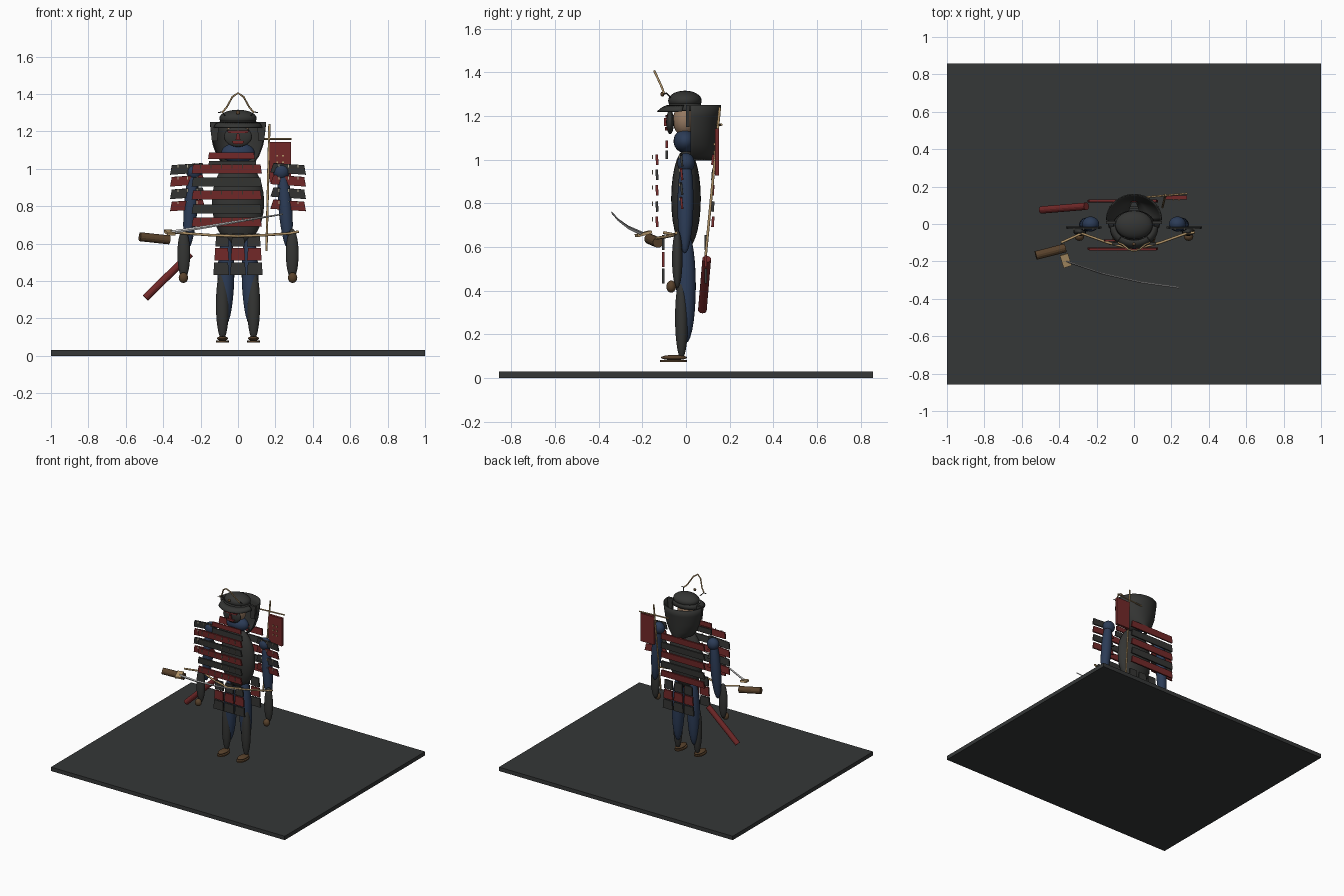
import bpy, bmesh, math
from mathutils import Vector, Matrix

if "Cube" in bpy.data.objects:
    bpy.data.objects.remove(bpy.data.objects["Cube"])

COL = {'dark': (.035, .036, .034), 'red': (.17, .022, .022), 'blue': (.025, .045, .095),
       'tan': (.45, .3, .14), 'brown': (.1, .055, .025), 'skin': (.3, .19, .12),
       'steel': (.55, .56, .56), 'pale': (.5, .45, .32), 'ground': (.035, .038, .038)}
MAT = {}
for k, c in COL.items():
    MAT[k] = bpy.data.materials.new(k)
    MAT[k].diffuse_color = (*c, 1)


def add(name, bm, mat, smooth=False):
    me = bpy.data.meshes.new(name)
    bmesh.ops.recalc_face_normals(bm, faces=bm.faces)
    bm.to_mesh(me)
    bm.free()
    if smooth:
        for p in me.polygons:
            p.use_smooth = True
    me.materials.append(MAT[mat])
    ob = bpy.data.objects.new(name, me)
    bpy.context.collection.objects.link(ob)
    return ob


def aim(a, b):
    a, b = Vector(a), Vector(b)
    return Matrix.Translation((a + b) / 2) @ (b - a).to_track_quat('Z', 'Y').to_matrix().to_4x4(), (b - a).length


def ball(name, loc, r, mat):
    bm = bmesh.new()
    bmesh.ops.create_uvsphere(bm, u_segments=24, v_segments=14, radius=1,
                              matrix=Matrix.Translation(loc) @ Matrix.Diagonal((*r, 1)))
    return add(name, bm, mat, True)


def limb(name, a, b, r, mat):
    m, l = aim(a, b)
    bm = bmesh.new()
    bmesh.ops.create_uvsphere(bm, u_segments=20, v_segments=14, radius=1,
                              matrix=m @ Matrix.Diagonal((r, r, l / 2, 1)))
    return add(name, bm, mat, True)


def rod(name, a, b, r, mat, n=14):
    m, l = aim(a, b)
    bm = bmesh.new()
    bmesh.ops.create_cone(bm, cap_ends=True, segments=n, radius1=r, radius2=r, depth=l, matrix=m)
    return add(name, bm, mat)


def plate(name, loc, wtop, wbot, h, t, mat, tilt=0, roll=0):
    """Thin trapezoid plate in the xz plane"""
    bm = bmesh.new()
    bmesh.ops.create_cube(bm, size=1)
    for v in bm.verts:
        v.co = (v.co.x * (wtop if v.co.z > 0 else wbot), v.co.y * t, v.co.z * h)
    bm.transform(Matrix.Translation(loc) @ Matrix.Rotation(roll, 4, 'Y') @ Matrix.Rotation(tilt, 4, 'X'))
    return add(name, bm, mat)


def loft(name, rings, mat, a0=0, a1=2 * math.pi, n=32, solid=0):
    """Rings of (z, rx, ry, cy), full or partial turn"""
    bm = bmesh.new()
    closed = a1 - a0 > 6.2
    rows = [[bm.verts.new((rx * math.cos(a0 + (a1 - a0) * i / n), cy + ry * math.sin(a0 + (a1 - a0) * i / n), z))
             for i in range(n if closed else n + 1)] for z, rx, ry, cy in rings]
    for p, q in zip(rows, rows[1:]):
        for i in range(n):
            j = (i + 1) % len(p)
            bm.faces.new((p[i], p[j], q[j], q[i]))
    ob = add(name, bm, mat, True)
    if solid:
        ob.modifiers.new('solid', 'SOLIDIFY').thickness = solid
    return ob


def cord(name, pts, r, mat):
    cu = bpy.data.curves.new(name, 'CURVE')
    cu.dimensions, cu.bevel_depth, cu.bevel_resolution, cu.use_fill_caps = '3D', r, 2, True
    s = cu.splines.new('POLY')
    s.points.add(len(pts) - 1)
    for p, c in zip(s.points, pts):
        p.co = (*c, 1)
    cu.materials.append(MAT[mat])
    bpy.context.collection.objects.link(bpy.data.objects.new(name, cu))


# display base
bm = bmesh.new()
bmesh.ops.create_cube(bm, size=1, matrix=Matrix.Translation((0, 0, .015)) @ Matrix.Diagonal((2, 1.715, .03, 1)))
add('base', bm, 'ground')

# torso, neck, head
ball('torso', (0, 0, .82), (.14, .068, .23), 'dark')
ball('collar', (0, -.005, 1.085), (.09, .052, .055), 'blue')
ball('head', (0, -.005, 1.18), (.065, .055, .075), 'skin')

# face mask
ball('mask', (0, -.073, 1.172), (.075, .018, .055), 'dark')
plate('mask_brow', (0, -.09, 1.198), .12, .1, .012, .01, 'red')
plate('mask_mouth', (0, -.09, 1.142), .07, .05, .016, .012, 'red')
plate('mask_nose', (0, -.093, 1.172), .012, .026, .036, .014, 'red')

# helmet bowl, brim, neck guard
ball('helmet_bowl', (0, -.005, 1.27), (.1, .077, .046), 'dark')
loft('helmet_brim', [(1.25, .1, .078, -.01), (1.24, .122, .095, -.015), (1.222, .13, .115, -.018)], 'dark', math.pi, 2 * math.pi, 24, .006)
loft('helmet_band', [(1.262, .092, .072, -.005), (1.225, .112, .078, -.005)], 'dark', solid=.005)
loft('neck_guard', [(1.25, .145, .135, .02), (1.2, .14, .127, .02), (1.13, .13, .118, .02),
                    (1.07, .108, .11, .02), (1.025, .075, .103, .02), (1.0, .03, .097, .02)],
     'dark', 0, math.pi, 24, .006)
for s in (-1, 1):
    plate('helmet_turnback', (s * .125, .008, 1.2), .05, .03, .1, .018, 'dark')

# crest
cord('crest', [(-.085, -.1, 1.3), (-.06, -.11, 1.33), (-.03, -.135, 1.385), (0, -.145, 1.405),
               (.03, -.135, 1.385), (.06, -.11, 1.33), (.085, -.1, 1.3)], .005, 'tan')
ball('crest_boss', (0, -.108, 1.3), (.011, .009, .011), 'brown')
for s in (-1, 1):
    cord('helmet_horn', [(s * .07, -.07, 1.285), (s * .085, -.09, 1.305), (s * .105, -.1, 1.3)], .003, 'dark')

# throat guard
plate('throat_plate', (-.035, -.088, 1.07), .24, .25, .035, .01, 'red')
plate('throat_plate', (-.03, -.088, 1.022), .25, .26, .04, .01, 'dark')

# chest and back lamellar rows with lacing
rows = [(1.0, 'red'), (.93, 'dark'), (.86, 'red'), (.785, 'dark'), (.715, 'red')]
for i, (z, c) in enumerate(rows):
    for side, y in ((-1, -.133), (1, .123)):
        plate('cuirass_row', (-.06, y, z), .36, .375, .048, .012, c, side * -.08)
    for k in range(6):
        plate('lacing', (-.2 + k * .056, -.153, z + .012), .006, .006, .02, .004, 'pale')

# waist cord
cord('waist_cord', [(-.39, -.1, .665), (-.28, -.05, .655), (-.14, -.1, .645), (0, -.135, .64),
                    (.14, -.1, .645), (.28, -.05, .655), (.325, -.045, .665)], .007, 'tan')

# hip skirt columns, front and back
for x in (-.085, 0, .085):
    for y in (-.105, .09):
        for j, c in enumerate(('dark', 'red', 'dark')):
            plate('skirt_plate', (x * (1 + .03 * j), y, .62 - j * .077), .062 + j * .006, .072 + j * .006, .068, .012, c)

for s in (-1, 1):
    # arms
    ball('shoulder', (s * .232, 0, .985), (.045, .04, .045), 'blue')
    limb('upper_arm', (s * .235, 0, 1.03), (s * .27, -.005, .57), .037, 'blue')
    ball('forearm', (s * .29, -.04, .545), (.034, .024, .135), 'dark')
    ball('hand', (s * .292, -.068, .418), (.025, .022, .028), 'brown')
    # shoulder guards
    for j, (z, c) in enumerate(((1.0, 'dark'), (.937, 'red'), (.87, 'dark'), (.805, 'red'))):
        plate('shoulder_guard_row', (s * .27, -.02, z), .165, .19, .05, .01, c, .1, s * .07)
        for k in range(3):
            plate('guard_lacing', (s * (.22 + .05 * k), -.03, z + .014), .005, .005, .016, .004, 'pale')
    # legs
    limb('thigh', (s * .06, 0, .68), (s * .07, 0, .16), .045, 'blue')
    ball('shin', (s * .083, -.02, .275), (.035, .03, .19), 'dark')
    ball('foot', (s * .083, -.055, .093), (.03, .06, .012), 'brown')
    bm = bmesh.new()
    bmesh.ops.create_cone(bm, cap_ends=True, segments=20, radius1=1, radius2=1, depth=1,
                          matrix=Matrix.Translation((s * .083, -.058, .077)) @ Matrix.Diagonal((.034, .062, .01, 1)))
    add('sandal', bm, 'brown')

# sword: grip, guard, blade
rod('sword_grip', (-.525, -.168, .637), (-.367, -.128, .62), .024, 'brown')
bm = bmesh.new()
bmesh.ops.create_cube(bm, size=1, matrix=Matrix.Translation((-.365, -.195, .66)) @ Matrix.Rotation(.3, 4, 'Z')
                      @ Matrix.Rotation(.25, 4, 'X') @ Matrix.Diagonal((.045, .07, .014, 1)))
add('sword_guard', bm, 'tan')
path = [(-.36, -.2, .66), (-.17, -.265, .69), (.04, -.312, .725), (.24, -.34, .758)]
bm = bmesh.new()
prev = None
for i, p in enumerate(path):
    w, p = .01 * (1 - .2 * i), Vector(p)
    ring = [bm.verts.new(p + Vector(d)) for d in ((0, 0, w), (0, -.005, 0), (0, 0, -w), (0, .005, 0))]
    if prev:
        for k in range(4):
            bm.faces.new((prev[k], prev[k - 3], ring[k - 3], ring[k]))
    else:
        bm.faces.new(ring)
    prev = ring
bm.faces.new(prev)
add('sword_blade', bm, 'steel')

# scabbard
rod('scabbard', (-.495, .075, .31), (-.255, .095, .545), .02, 'red')

# back banner: pole, crossbar, panel
rod('banner_pole', (.168, .155, 1.24), (.152, .09, .56), .006, 'tan')
rod('banner_crossbar', (.05, .142, 1.16), (.285, .163, 1.16), .005, 'tan')
plate('banner_panel', (.225, .142, 1.035), .115, .115, .215, .02, 'red')
for i in range(2):
    for j in range(3):
        plate('banner_stud', (.21 + .03 * i, .13, 1.0 + .035 * j), .01, .01, .01, .008, 'tan')

for m in bpy.data.materials:
    if m.users and not m.is_grease_pencil:
        m.use_nodes = True
        m.node_tree.nodes["Principled BSDF"].inputs["Base Color"].default_value = m.diffuse_color
